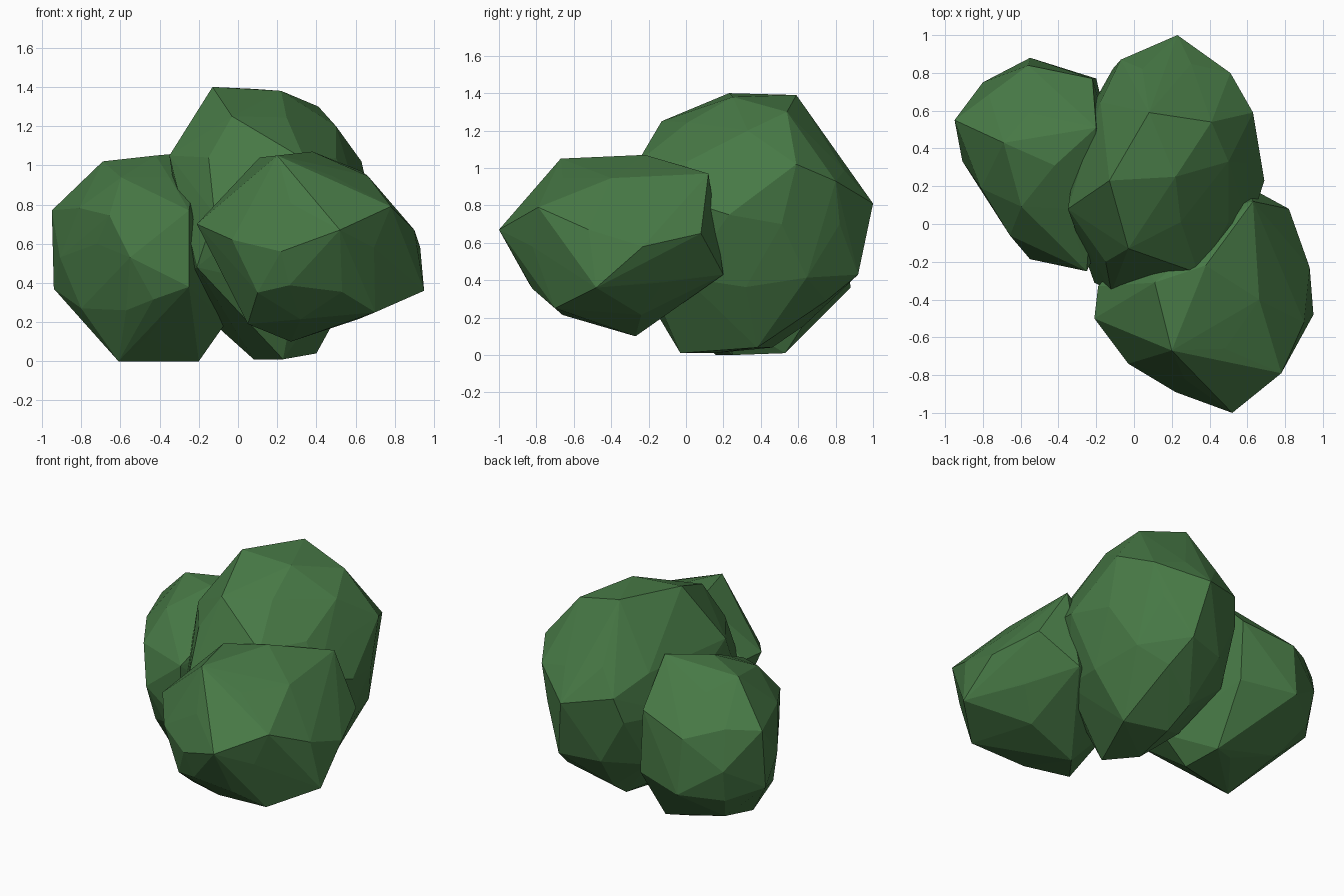
import bpy
import bmesh
from math import radians
from mathutils import Matrix, Vector

default_cube = bpy.data.objects.get("Cube")
if default_cube:
    bpy.data.objects.remove(default_cube, do_unlink=True)


def make_material(name, colour):
    material = bpy.data.materials.new(name)
    material.use_nodes = True
    material.diffuse_color = colour
    shader = material.node_tree.nodes["Principled BSDF"]
    shader.inputs["Base Color"].default_value = colour
    shader.inputs["Roughness"].default_value = 0.9
    return material


leaf_green = make_material("leaf green", (0.063, 0.19, 0.06, 1))


def foliage_clump(name, centre, radii, yaw, corners):
    """Rounded core stretched out to a few corners, wrapped in flat facets."""
    bm = bmesh.new()
    placement = (Matrix.Translation(centre)
                 @ Matrix.Rotation(radians(yaw), 4, "Z")
                 @ Matrix.Diagonal((*radii, 1)))
    bmesh.ops.create_icosphere(bm, subdivisions=2, radius=1, matrix=placement)

    # Drop the core points next to a corner so the facets stay broad
    tips = [Vector(corner) for corner in corners]
    crowded = [v for v in bm.verts
               if any((v.co - tip).length < 0.17 for tip in tips)]
    bmesh.ops.delete(bm, geom=crowded, context="VERTS")
    bmesh.ops.delete(bm, geom=bm.edges[:], context="EDGES_FACES")
    for tip in tips:
        bm.verts.new(tip)

    # Wrap the points and discard whatever ends up inside
    hull = bmesh.ops.convex_hull(bm, input=bm.verts[:])
    inner = set(hull["geom_interior"]) | set(hull["geom_unused"])
    inner = [v for v in inner if isinstance(v, bmesh.types.BMVert)]
    bmesh.ops.delete(bm, geom=inner, context="VERTS")
    bmesh.ops.recalc_face_normals(bm, faces=bm.faces[:])

    mesh = bpy.data.meshes.new(name)
    bm.to_mesh(mesh)
    bm.free()
    mesh.materials.append(leaf_green)
    clump = bpy.data.objects.new(name, mesh)
    bpy.context.collection.objects.link(clump)
    return clump


# Tall clump at the back
foliage_clump(
    name="tall_clump", centre=(0.17, 0.32, 0.7),
    radii=(0.48, 0.62, 0.64), yaw=0,
    corners=[
        (-0.13, 0.23, 1.4), (0.08, 0.59, 1.39), (0.41, 0.54, 1.3),
        (0.23, 1, 0.81), (0.51, 0.8, 0.93), (0.63, 0.59, 1.02),
        (0.69, 0.23, 0.75), (-0.03, -0.13, 1.25), (0.34, -0.26, 1.03),
        (-0.12, -0.36, 0.75), (-0.35, 0.08, 1.05), (0.3, 0.92, 0.43),
        (0.23, -0.03, 0.01), (0.4, 0.38, 0.04), (-0.07, 0.87, 0.87),
        (-0.21, -0.31, 0.48), (0.08, 0.15, 0.01), (0.35, 0.75, 0.29),
        (0.12, 0.46, 0.04), (0.5, 0.33, 1.2), (0.22, 0.25, 1.38),
        (0.12, -0.33, 0.75), (0.61, -0.02, 0.83), (-0.15, -0.2, 1.04),
    ])

# Side clump, stretched towards the back corner
foliage_clump(
    name="side_clump", centre=(-0.51, 0.31, 0.53),
    radii=(0.38, 0.55, 0.48), yaw=22,
    corners=[
        (-0.95, 0.55, 0.77), (-0.69, 0.43, 1.02), (-0.2, 0.51, 1.07),
        (-0.42, 0.31, 1.05), (-0.55, 0.88, 0.36), (-0.56, 0.84, 0.72),
        (-0.8, 0.75, 0.53), (-0.22, 0.77, 0.8), (-0.2, 0.77, 0.38),
        (-0.25, -0.25, 0.77), (-0.25, -0.25, 0.38), (-0.72, 0.04, 0.6),
        (-0.94, 0.5, 0.37), (-0.61, 0.16, 0), (-0.2, 0.25, 0),
        (-0.22, 0.53, 0.01), (-0.36, 0.48, 0.02), (-0.57, -0.06, 0.26),
        (-0.06, 0.2, 0.2), (-0.8, 0.22, 0.27),
    ])

# Front clump, raised a little off the ground
foliage_clump(
    name="front_clump", centre=(0.4, -0.4, 0.58),
    radii=(0.5, 0.52, 0.43), yaw=0,
    corners=[
        (0.52, -1, 0.67), (0.2, -0.67, 1.05), (-0.21, -0.5, 0.7),
        (0.78, -0.79, 0.79), (0.95, -0.48, 0.36), (0.9, -0.52, 0.67),
        (0.93, -0.23, 0.58), (0.82, 0.08, 0.65), (0.63, 0.12, 0.97),
        (0.38, -0.22, 1.07), (0.6, 0.2, 0.43), (0.27, -0.27, 0.1),
        (0.7, -0.7, 0.25), (0.05, -0.55, 0.19), (0.22, -0.89, 0.56),
        (-0.03, -0.74, 0.62), (0.1, -0.77, 0.35), (-0.19, -0.33, 0.7),
        (0.11, -0.31, 1.04),
    ])
